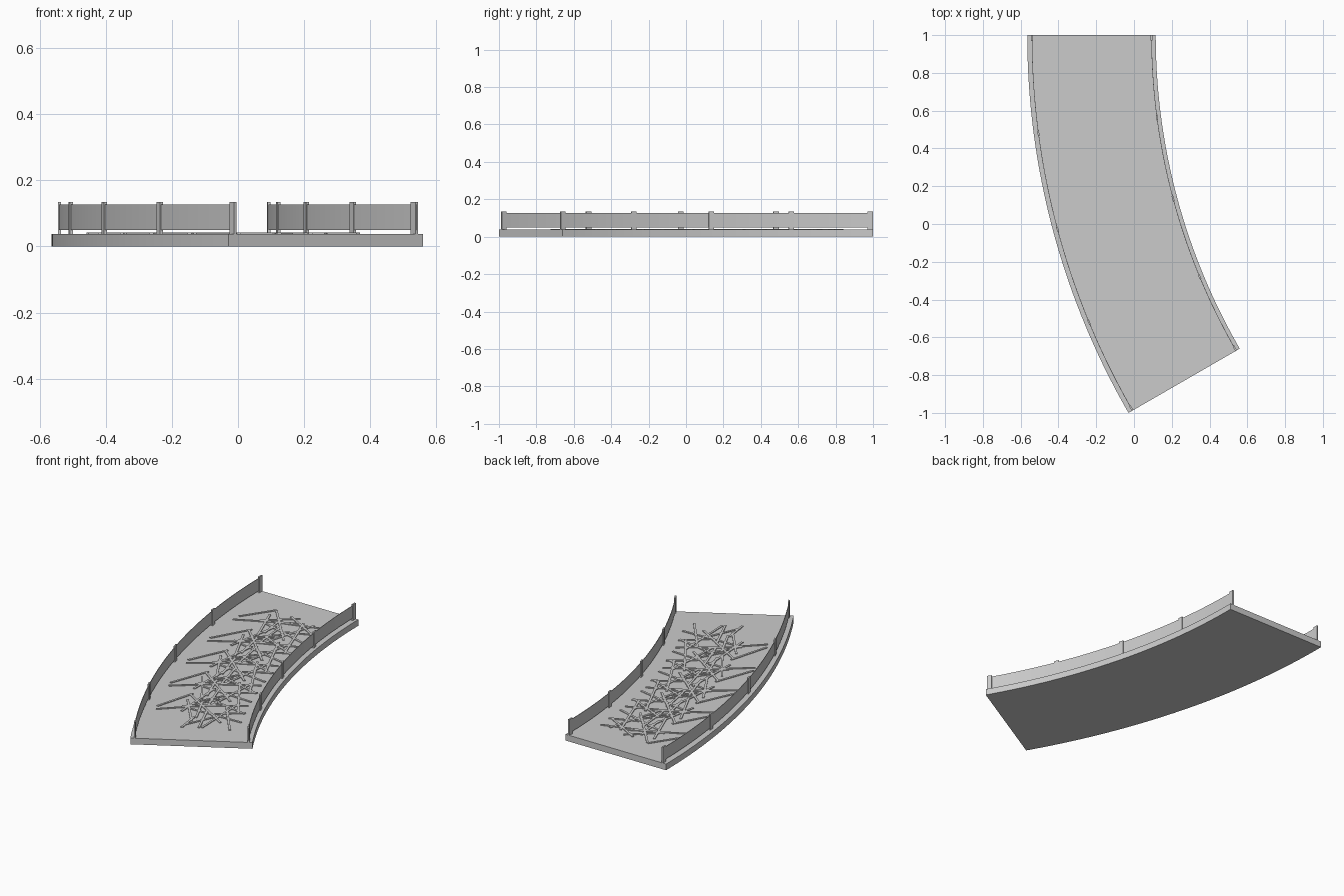
import bpy, bmesh, math, random

if "Cube" in bpy.data.objects:
    bpy.data.objects.remove(bpy.data.objects["Cube"])

CX, CY = 3.435, 1.0            # centre of the bend
R_OUT, R_IN = 4.0, 3.32        # deck edges
DECK_Z = 0.038
SWEEP = 30.0


def polar(r, deg):
    a = math.radians(deg)
    return CX - r * math.cos(a), CY - r * math.sin(a)


def finish(name, bm):
    bmesh.ops.recalc_face_normals(bm, faces=bm.faces)
    me = bpy.data.meshes.new(name)
    bm.to_mesh(me)
    bm.free()
    ob = bpy.data.objects.new(name, me)
    bpy.context.collection.objects.link(ob)
    return ob


def arc_slab(name, r0, r1, z0, z1, segs=48):
    """Rectangular section swept around the bend."""
    bm = bmesh.new()
    rings = []
    for i in range(segs + 1):
        d = SWEEP * i / segs
        rings.append([bm.verts.new((*polar(r, d), z))
                      for r, z in ((r0, z0), (r1, z0), (r1, z1), (r0, z1))])
    for a, b in zip(rings, rings[1:]):
        for j in range(4):
            k = (j + 1) % 4
            bm.faces.new((a[j], a[k], b[k], b[j]))
    bm.faces.new(rings[0])
    bm.faces.new(rings[-1][::-1])
    ob = finish(name, bm)
    bpy.context.view_layer.objects.active = ob
    ob.select_set(True)
    bpy.ops.object.shade_smooth_by_angle()
    ob.select_set(False)
    return ob


def add_box(bm, x, y, z0, z1, length, width, angle):
    """Box lying along the given direction in the ground plane."""
    c, s = math.cos(angle), math.sin(angle)
    for v in bmesh.ops.create_cube(bm, size=1)["verts"]:
        lx, ly, lz = v.co.x * length, v.co.y * width, v.co.z
        v.co = (x + lx * c - ly * s, y + lx * s + ly * c,
                (z0 + z1) / 2 + lz * (z1 - z0))


# Curved deck
arc_slab("deck", R_IN, R_OUT, 0.0, DECK_Z)

# Guard rails and their posts, one set on each side
for side, r in (("outer", 3.975), ("inner", 3.342)):
    arc_slab(side + "_rail", r - 0.0015, r + 0.0015, 0.05, 0.127)
    bm = bmesh.new()
    inset = math.degrees(0.015 / r)
    for d in (inset, 7.5, 15.0, 22.5, SWEEP - inset):
        x, y = polar(r, d)
        add_box(bm, x, y, DECK_Z - 0.002, 0.135, 0.029, 0.009,
                math.radians(d - 90))
    finish(side + "_posts", bm)

# Criss-cross strips lying on the deck, a pattern repeated along the bend
random.seed(7)
pattern = [(random.uniform(3.48, 3.84), random.uniform(0, 4.6),
            random.uniform(0.2, 0.46), random.uniform(0, math.pi))
           for _ in range(15)]
bm = bmesh.new()
for rep in range(5):
    for r, d, length, ang in pattern:
        deg = 3.6 + rep * 4.6 + d
        turn = math.radians(deg) + ang
        # shorten strips so that they stay clear of the rails and ends
        room_r = 2 * min(r - 3.41, 3.91 - r) / max(abs(math.cos(ang)), 0.05)
        room_t = 2 * math.radians(min(deg - 2.5, 27.5 - deg)) * r \
            / max(abs(math.sin(ang)), 0.05)
        fit = min(length, room_r, room_t)
        if fit > 0.05:
            x, y = polar(r, deg)
            add_box(bm, x, y, DECK_Z - 0.002, 0.042, fit, 0.013, turn)
finish("surface_strips", bm)
